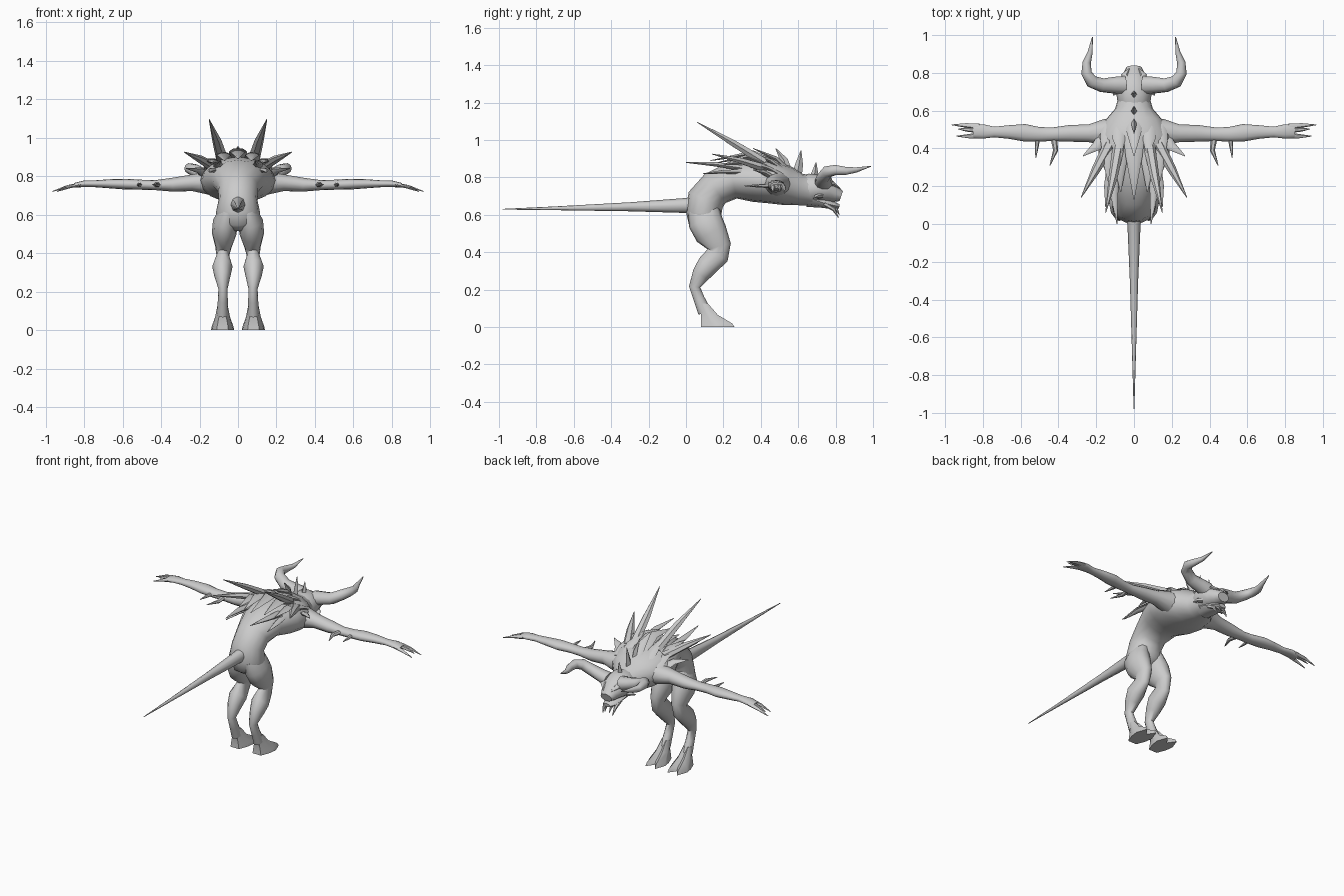
import bpy, bmesh, math
from mathutils import Vector

skin = bpy.data.materials.new("grey_hide")
skin.diffuse_color = (0.6, 0.6, 0.6, 1)


def finish(name, bm, mirror, angle):
    bmesh.ops.recalc_face_normals(bm, faces=bm.faces)
    me = bpy.data.meshes.new(name)
    bm.to_mesh(me)
    bm.free()
    me.materials.append(skin)
    ob = bpy.data.objects.new(name, me)
    bpy.context.collection.objects.link(ob)
    bpy.ops.object.select_all(action='DESELECT')
    ob.select_set(True)
    bpy.context.view_layer.objects.active = ob
    bpy.ops.object.shade_smooth_by_angle(angle=math.radians(angle))
    if mirror:
        ob.modifiers.new("mirror", 'MIRROR').use_axis[0] = True
    return ob


def skin_rings(bm, rings):
    loops = [[bm.verts.new(p) for p in ring] for ring in rings]
    n = len(loops[0])
    for a, b in zip(loops, loops[1:]):
        for i in range(n):
            j = (i + 1) % n
            bm.faces.new((a[i], a[j], b[j], b[i]))
    bm.faces.new(loops[0])
    bm.faces.new(loops[-1])


def tube(bm, rings, ref, n=12):
    """Loft ellipses: each ring is x, y, z, radius along ref, radius across."""
    pts = [Vector(r[:3]) for r in rings]
    out = []
    for i, r in enumerate(rings):
        t = (pts[min(i + 1, len(pts) - 1)] - pts[max(i - 1, 0)]).normalized()
        u = Vector(ref)
        u = (u - t * u.dot(t)).normalized()
        v = t.cross(u)
        out.append([pts[i] + u * r[3] * math.cos(k * math.tau / n)
                    + v * r[4] * math.sin(k * math.tau / n) for k in range(n)])
    skin_rings(bm, out)


def limb(name, rings, ref=(1, 0, 0), n=12, mirror=False, angle=60):
    bm = bmesh.new()
    tube(bm, rings, ref, n)
    return finish(name, bm, mirror, angle)


def spikes(name, items, ref=(1, 0, 0), n=6, mirror=True):
    """Curved spikes: base, middle, tip, width, thickness."""
    bm = bmesh.new()
    for base, mid, tip, w, h in items:
        tube(bm, [(*base, w, h), (*mid, w * .75, h * .75), (*tip, .002, .002)], ref, n)
    finish(name, bm, mirror, 50)


# Hunched torso from hips to neck
limb("torso", [
    (0, .11, .53, .05, .05), (0, .10, .56, .10, .085), (0, .095, .61, .115, .095),
    (0, .105, .68, .10, .10), (0, .155, .74, .105, .095), (0, .25, .785, .14, .10),
    (0, .36, .785, .185, .115), (0, .46, .775, .20, .115), (0, .54, .755, .16, .105),
    (0, .61, .735, .10, .085), (0, .68, .73, .08, .08)], n=16)

# Head with a blunt snout and lower jaw
limb("head", [
    (0, .60, .735, .07, .07), (0, .66, .74, .09, .08), (0, .72, .74, .095, .075),
    (0, .765, .725, .075, .06), (0, .80, .71, .055, .045), (0, .83, .70, .04, .028)], n=12)
limb("jaw", [
    (0, .66, .69, .06, .05), (0, .73, .665, .055, .028), (0, .79, .65, .045, .02),
    (0, .82, .645, .025, .012)], n=8)
spikes("brow_ridges", [((.03, .74, .77), (.05, .79, .765), (.025, .825, .74), .025, .016)])
spikes("cheek_and_chin_spikes", [
    ((.04, .74, .66), (.04, .79, .63), (.035, .815, .585), .014, .014),
    ((.02, .78, .65), (.018, .805, .63), (.015, .82, .60), .010, .010),
    ((.07, .72, .70), (.095, .70, .70), (.11, .68, .69), .02, .014)], ref=(0, 1, .3))

# Horns sweep out and then forward
limb("horns", [
    (.05, .735, .77, .05, .045), (.11, .735, .785, .045, .038), (.17, .735, .80, .038, .035),
    (.225, .755, .83, .034, .032), (.252, .80, .84, .028, .028), (.25, .855, .835, .022, .022),
    (.232, .91, .84, .014, .014), (.22, .99, .86, .002, .002)],
    ref=(.7, -.7, 0), n=10, mirror=True)

# Long tapering tail
limb("tail", [
    (0, .08, .655, .05, .055), (0, 0, .65, .035, .04), (0, -.3, .643, .022, .024),
    (0, -.7, .635, .010, .010), (0, -.98, .63, .002, .002)], n=8)

# Arms with slim wrists
limb("arms", [
    (.06, .48, .765, .09, .085), (.16, .485, .765, .07, .06), (.24, .48, .765, .047, .043),
    (.34, .48, .755, .044, .036), (.43, .475, .753, .036, .026), (.50, .475, .755, .038, .026),
    (.58, .483, .758, .046, .028), (.66, .487, .76, .036, .024), (.74, .487, .76, .028, .018),
    (.80, .49, .76, .038, .017), (.85, .49, .752, .034, .012)],
    ref=(0, 1, 0), mirror=True)
spikes("fingers", [
    ((.82, .515, .757), (.89, .522, .745), (.965, .525, .72), .016, .011),
    ((.82, .495, .757), (.89, .50, .745), (.93, .503, .73), .014, .010),
    ((.81, .47, .757), (.87, .465, .745), (.94, .465, .72), .016, .011)], ref=(0, 1, 0))
spikes("elbow_claws", [
    ((.425, .46, .755), (.415, .39, .755), (.445, .31, .755), .018, .014),
    ((.51, .46, .755), (.515, .41, .755), (.52, .35, .755), .014, .012)])

# Backward bent legs
limb("legs", [
    (.05, .095, .62, .05, .085), (.066, .105, .56, .065, .092), (.072, .135, .50, .064, .088),
    (.076, .18, .43, .042, .062), (.079, .17, .385, .033, .062), (.081, .115, .33, .053, .058),
    (.081, .08, .28, .042, .048), (.078, .046, .215, .024, .03), (.079, .07, .15, .026, .03),
    (.08, .10, .08, .03, .036)], mirror=True)

# Cloven feet flaring to a flat sole
sole = [(.05, .08), (.11, .08), (.133, .14), (.14, .19), (.115, .26),
        (.08, .21), (.045, .26), (.02, .19), (.027, .14)]
bm = bmesh.new()
skin_rings(bm, [[(.08 + (x - .08) * s, cy + (y - .15) * sy, z) for x, y in sole]
                for z, s, sy, cy in ((0, 1, 1, .15), (.02, .93, .92, .145),
                                     (.065, .66, .5, .115), (.125, .45, .3, .085))])
finish("feet", bm, True, 45)

# Layered mane plates over the upper back
spikes("mane_centre", [
    ((0, .50, .86), (0, .36, .93), (0, .13, .89), .06, .022),
    ((0, .55, .83), (0, .48, .90), (0, .36, .955), .05, .020)], mirror=False)
spikes("mane_plates", [
    ((.07, .47, .85), (.075, .33, .91), (.07, .17, .88), .05, .020),
    ((.12, .45, .83), (.135, .34, .88), (.13, .20, .87), .045, .018),
    ((.07, .53, .83), (.08, .45, .89), (.07, .35, .93), .045, .016),
    ((.13, .51, .81), (.145, .44, .85), (.16, .34, .88), .045, .018),
    ((.16, .46, .80), (.20, .41, .83), (.27, .36, .84), .035, .018),
    ((.10, .30, .85), (.105, .16, .87), (.09, 0, .88), .028, .018),
    ((.12, .30, .83), (.14, .20, .83), (.15, .09, .82), .025, .015)])

# Long spikes rising from the mane
spikes("back_spikes", [
    ((.08, .42, .88), (.11, .25, .985), (.15, .06, 1.095), .032, .026),
    ((.13, .42, .85), (.20, .29, .89), (.28, .14, .925), .032, .024)])

# Spines along the nape
spikes("nape_spines", [
    ((0, .59, .80), (0, .605, .87), (0, .615, .945), .018, .028),
    ((0, .54, .83), (0, .525, .89), (0, .48, .955), .018, .028),
    ((0, .68, .79), (0, .69, .83), (0, .695, .88), .018, .022)], mirror=False, n=4)
